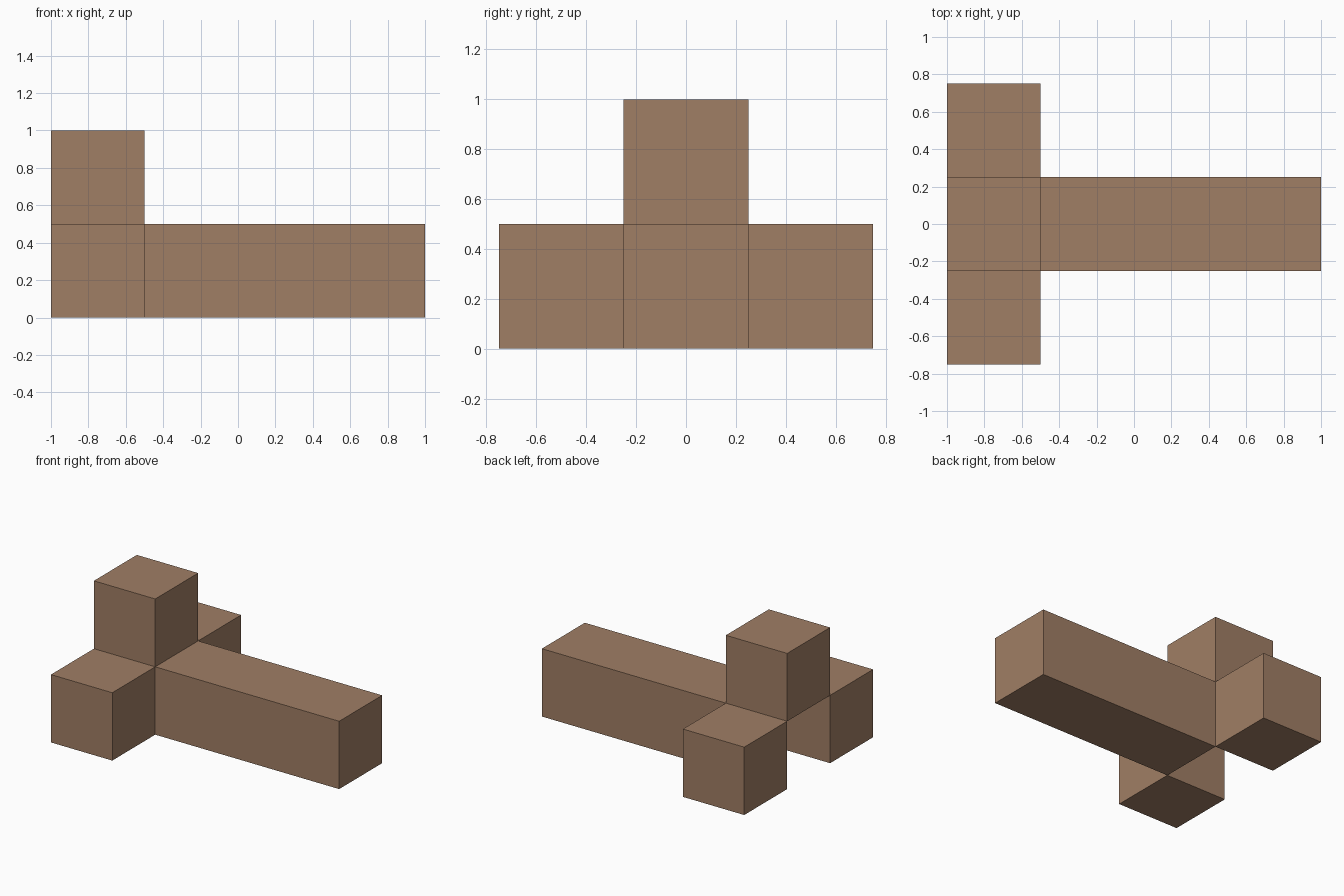
import bpy

if "Cube" in bpy.data.objects:
    bpy.data.objects.remove(bpy.data.objects["Cube"])

brown = bpy.data.materials.new("warm brown")
brown.diffuse_color = (0.352, 0.209, 0.130, 1.0)
brown.use_nodes = True
brown.node_tree.nodes["Principled BSDF"].inputs["Base Color"].default_value = brown.diffuse_color


def box(name, centre, size):
    """Add an axis-aligned block with its true dimensions in the mesh."""
    bpy.ops.mesh.primitive_cube_add(size=1, location=centre)
    obj = bpy.context.object
    obj.name = name
    obj.scale = size
    bpy.ops.object.transform_apply(location=False, rotation=False, scale=True)
    obj.data.materials.append(brown)
    return obj


CUBE = (0.5, 0.5, 0.5)

# Long bar
box("long_bar", (0.25, 0, 0.25), (1.5, 0.5, 0.5))

# Side cubes, leaving an open cell between them behind the bar
for side, y in (("front", -0.5), ("back", 0.5)):
    box(side + "_side_cube", (-0.75, y, 0.25), CUBE)

# Raised cube over the open cell
box("top_cube", (-0.75, 0, 0.75), CUBE)
